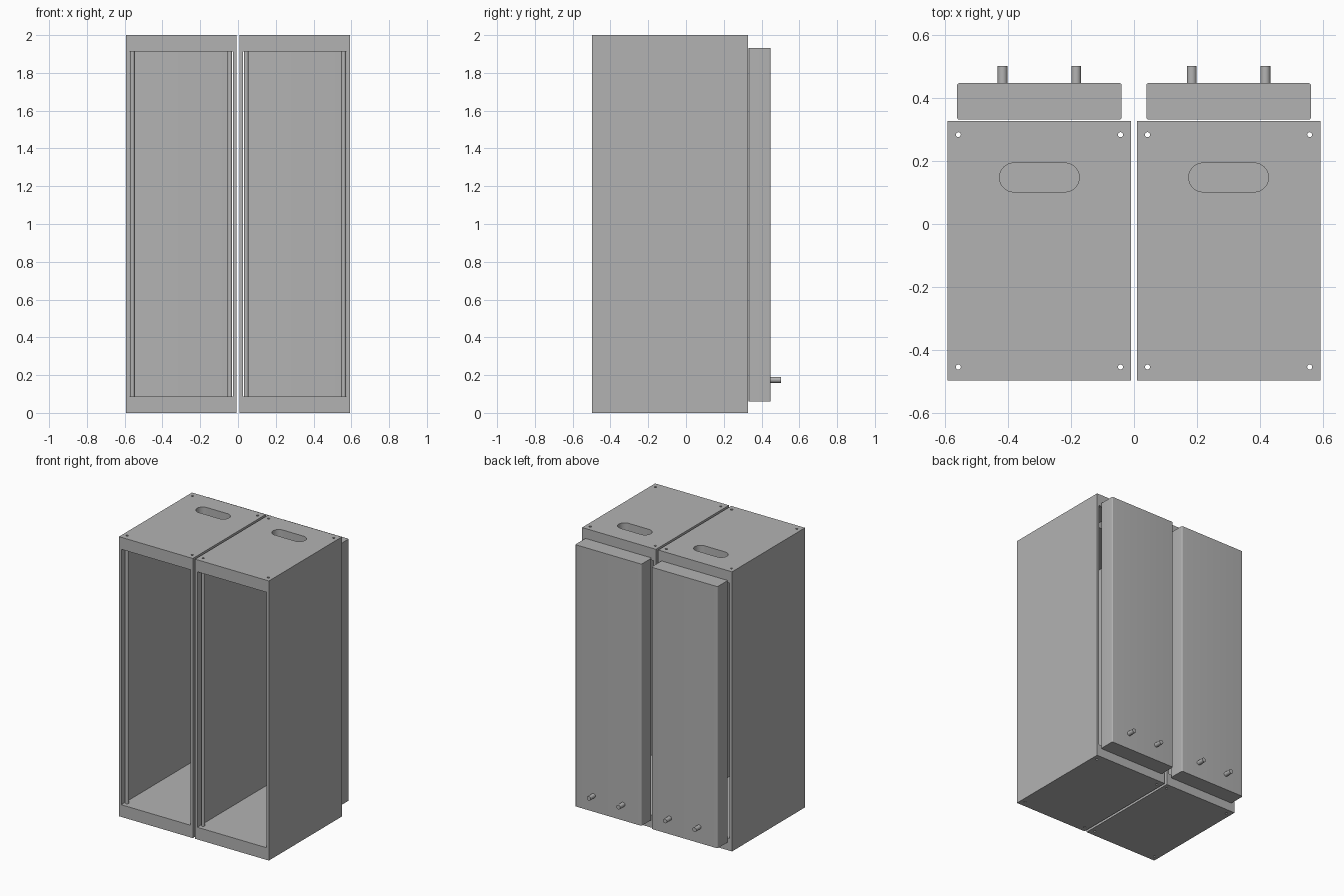
import bpy
import math

if "Cube" in bpy.data.objects:
    bpy.data.objects.remove(bpy.data.objects["Cube"], do_unlink=True)

grey = bpy.data.materials.new("plain grey")
grey.use_nodes = True
colour = (0.45, 0.45, 0.45, 1)
grey.diffuse_color = colour
grey.node_tree.nodes["Principled BSDF"].inputs["Base Color"].default_value = colour


def rounded(cx, cy, hx, hy, r=0, steps=8):
    """Outline of a rectangle with rounded corners (a circle when r = hx = hy)."""
    if r == 0:
        return [(cx + sx * hx, cy + sy * hy) for sx, sy in ((1, 1), (-1, 1), (-1, -1), (1, -1))]
    points = []
    for k, (sx, sy) in enumerate(((1, 1), (-1, 1), (-1, -1), (1, -1))):
        for i in range(steps + 1):
            a = math.pi / 2 * (k + i / steps)
            p = (cx + sx * (hx - r) + r * math.cos(a), cy + sy * (hy - r) + r * math.sin(a))
            if not points or math.dist(p, points[-1]) > 1e-5:
                points.append(p)
    if math.dist(points[0], points[-1]) < 1e-5:
        points.pop()
    return points


def circle(cx, cy, r):
    return rounded(cx, cy, r, r, r, 6)


def extrude(name, outlines, low, high, along_y=False):
    """Extrude an outline (the further outlines are holes) from low to high."""
    curve = bpy.data.curves.new(name, 'CURVE')
    curve.dimensions = '2D'
    curve.fill_mode = 'BOTH'
    curve.extrude = (high - low) / 2
    for outline in outlines:
        spline = curve.splines.new('POLY')
        spline.points.add(len(outline) - 1)
        for point, (x, y) in zip(spline.points, outline):
            point.co = (x, y, 0, 1)
        spline.use_cyclic_u = True
    obj = bpy.data.objects.new(name, curve)
    bpy.context.collection.objects.link(obj)
    middle = (low + high) / 2
    obj.location = (0, middle, 0) if along_y else (0, 0, middle)
    if along_y:
        obj.rotation_euler.x = math.pi / 2
    bpy.ops.object.select_all(action='DESELECT')
    obj.select_set(True)
    bpy.context.view_layer.objects.active = obj
    bpy.ops.object.convert(target='MESH')
    obj = bpy.context.object
    obj.data.materials.clear()
    obj.data.materials.append(grey)
    bpy.ops.object.shade_smooth_by_angle(angle=math.radians(30))
    return obj


HALF_W, FRONT, BACK = 0.292, -0.498, 0.327
MID_Y, HALF_D = (FRONT + BACK) / 2, (BACK - FRONT) / 2
PANEL, PLATE, TOP = 0.018, 0.087, 1.914

for side, cx in (("right", -0.301), ("left", 0.301)):
    rods = [(cx + s * (HALF_W - 0.034), y) for s in (-1, 1) for y in (FRONT + 0.043, BACK - 0.043)]
    holes = [circle(x, y, 0.008) for x, y in rods]

    # Cabinet: thick top with hand slot, thick base, two side panels
    slot = rounded(cx, 0.148, 0.127, 0.046, 0.046)
    extrude(side + "_top_plate", [rounded(cx, MID_Y, HALF_W, HALF_D), slot] + holes, TOP, 2)
    extrude(side + "_base_plate", [rounded(cx, MID_Y, HALF_W - PANEL, HALF_D)] + holes, 0, PLATE)
    for s, label in ((-1, "outer"), (1, "inner")):
        px = cx + s * (HALF_W - PANEL / 2)
        if side == "left":
            label = "outer" if s > 0 else "inner"
        extrude(f"{side}_{label}_panel", [rounded(px, MID_Y, PANEL / 2, HALF_D)], 0, TOP)

    # Hollow corner posts
    for (x, y), hole in zip(rods, holes):
        extrude(side + "_corner_post", [circle(x, y, 0.0125), hole], PLATE, TOP)

    # Back unit with two pipe stubs
    extrude(side + "_back_unit", [rounded(cx, 0.39, 0.262, 0.058, 0.008)], 0.06, 1.932)
    for s in (-1, 1):
        extrude(side + "_pipe_stub", [circle(cx + s * 0.117, 0.175, 0.0155)], 0.446, 0.502, True)
